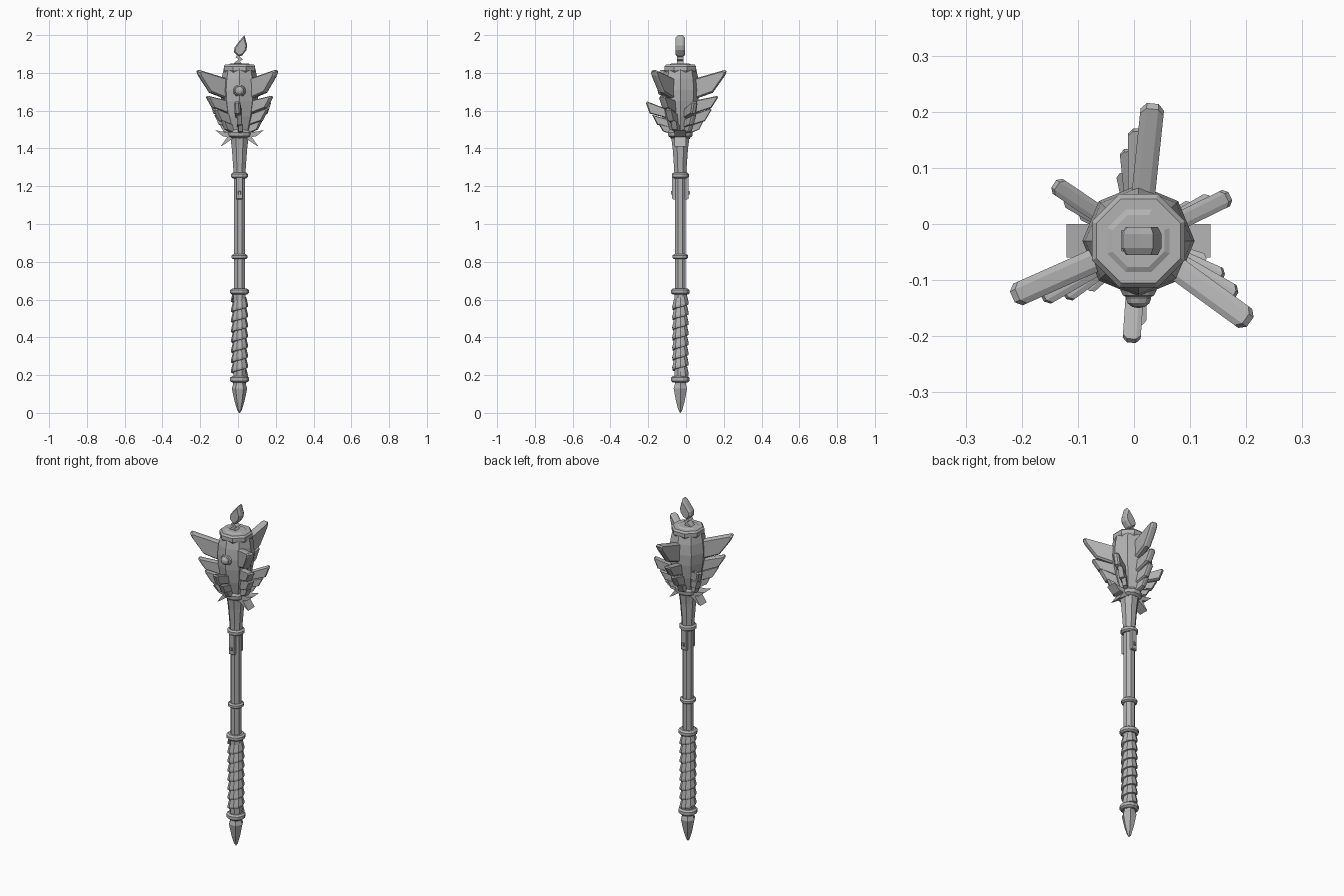
import bpy, bmesh, math
from mathutils import Vector, Matrix

if "Cube" in bpy.data.objects:
    bpy.data.objects.remove(bpy.data.objects["Cube"])

CX, CY = 0.008, -0.03          # axis of the mace
mat = bpy.data.materials.new("plain grey")
mat.diffuse_color = (0.45, 0.45, 0.45, 1)
mat.use_nodes = True
mat.node_tree.nodes["Principled BSDF"].inputs["Base Color"].default_value = mat.diffuse_color


def finish(name, bm, offset=True):
    if offset:
        bmesh.ops.translate(bm, verts=bm.verts, vec=(CX, CY, 0))
    bmesh.ops.recalc_face_normals(bm, faces=bm.faces)
    me = bpy.data.meshes.new(name)
    bm.to_mesh(me)
    bm.free()
    me.materials.append(mat)
    ob = bpy.data.objects.new(name, me)
    bpy.context.collection.objects.link(ob)
    return ob


def loft(bm, loops):
    """Skin a list of equal-length vertex loops and cap both ends."""
    vs = [[bm.verts.new(p) for p in l] for l in loops]
    n = len(vs[0])
    for a, b in zip(vs, vs[1:]):
        for i in range(n):
            j = (i + 1) % n
            bm.faces.new((a[i], a[j], b[j], b[i]))
    bm.faces.new(vs[0][::-1])
    bm.faces.new(vs[-1])


def lathe(name, profile, sides=8, turn=0.5):
    bm = bmesh.new()
    loft(bm, [[(r * math.cos((i + turn) * math.tau / sides),
                r * math.sin((i + turn) * math.tau / sides), z)
               for i in range(sides)] for r, z in profile])
    return finish(name, bm)


def slab(name, outline, thick, matrix, chamfer=0.82):
    """Outline in (u, z) thickened along v, with bevelled rims."""
    bm = bmesh.new()
    cu = sum(p[0] for p in outline) / len(outline)
    cz = sum(p[1] for p in outline) / len(outline)
    loops = []
    for v, s in ((-.5, chamfer), (-.25, 1), (.25, 1), (.5, chamfer)):
        loops.append([(cu + (u - cu) * s, v * thick, cz + (z - cz) * s)
                      for u, z in outline])
    loft(bm, loops)
    bmesh.ops.transform(bm, matrix=matrix, verts=bm.verts)
    return finish(name, bm)


# pommel spike, shaft and neck
lathe("pommel_spike", [(.002, 0), (.012, .015), (.026, .06), (.041, .13),
                       (.034, .15), (.034, .17)], 6, 0)
lathe("shaft", [(.034, .16), (.034, .64), (.031, .65), (.031, 1.27)])
lathe("neck", [(.034, 1.26), (.036, 1.30), (.044, 1.40), (.054, 1.47)])

# collar rings
for z, r, h in ((.178, .051, .034), (.642, .051, .032), (.827, .043, .026),
                (1.257, .047, .03)):
    lathe("collar_ring", [(r * .8, z - h / 2), (r, z - h / 4),
                          (r, z + h / 4), (r * .8, z + h / 2)], 12)

# spiral leather wrap: overlapping band
bm = bmesh.new()
pitch, turns, seg = .0535, 7.6, 10
rows = []
for i in range(int(turns * seg) + 1):
    a = i * math.tau / seg
    z0 = .185 + pitch * i / seg
    rows.append([bm.verts.new((r * math.cos(a), r * math.sin(a), z0 + dz))
                 for r, dz in ((.034, 0), (.044, .002), (.045, .014), (.036, .052))])
for a, b in zip(rows, rows[1:]):
    for k in range(3):
        bm.faces.new((a[k], b[k], b[k + 1], a[k + 1]))
finish("grip_wrap", bm)

# buckle plates with rivets, front and back
for s in (-1, 1):
    m = Matrix.Translation((0, s * .033, 0))
    slab("buckle_plate", [(-.017, 1.13), (.017, 1.13), (.017, 1.25), (-.017, 1.25)],
         .02, m, .93)
    slab("rivet", [(-.008, 1.155), (.008, 1.155), (.008, 1.175), (-.008, 1.175)],
         .034, m, .8)

# head, base lip and crown
lathe("head", [(.05, 1.45), (.062, 1.50), (.082, 1.57), (.096, 1.65), (.1, 1.71),
               (.095, 1.77), (.082, 1.83)], 8, 0)
lathe("head_base_ring", [(.05, 1.455), (.066, 1.465), (.068, 1.485), (.058, 1.50)], 12)
lathe("crown", [(.08, 1.80), (.09, 1.815), (.09, 1.835), (.081, 1.845),
                (.06, 1.845), (.05, 1.85)])

# front gem in a round setting
for name, r, y, d in (("gem_setting", .034, -.088, .03), ("gem", .024, -.102, .03)):
    bm = bmesh.new()
    bmesh.ops.create_uvsphere(bm, u_segments=10, v_segments=6, radius=1)
    bmesh.ops.transform(bm, verts=bm.verts, matrix=Matrix.Translation((0, y, 1.705))
                        @ Matrix.Rotation(math.pi / 2, 4, 'X')
                        @ Matrix.Diagonal((r, r, d * .6, 1)))
    finish(name, bm)

# flanges: three tall and three short stacks, each twisting as it descends
tall = [[(.06, 1.765), (.236, 1.815), (.246, 1.808), (.236, 1.785), (.172, 1.695), (.06, 1.655)],
        [(.06, 1.65), (.195, 1.678), (.2, 1.67), (.165, 1.615), (.06, 1.58)],
        [(.05, 1.575), (.16, 1.612), (.165, 1.604), (.13, 1.545), (.05, 1.52)],
        [(.04, 1.52), (.125, 1.548), (.1, 1.50), (.04, 1.475)]]
short = [[(.05, 1.60), (.175, 1.648), (.182, 1.64), (.162, 1.585), (.05, 1.555)],
         [(.05, 1.55), (.15, 1.578), (.122, 1.525), (.05, 1.51)],
         [(.04, 1.51), (.115, 1.53), (.092, 1.49), (.04, 1.475)]]
for k in range(3):
    for name, stack, start, th, tw in (("tall_flange", tall, 84, .042, 6),
                                       ("short_flange", short, 26, .032, 4)):
        for i, outline in enumerate(stack):
            ang = math.radians(start + 120 * k + tw * i)
            slab(name, outline, th - .004 * i, Matrix.Rotation(ang, 4, 'Z'), .86)

# side flaps under the head, mirrored
for s in (-1, 1):
    for outline in ([(.04, 1.455), (.09, 1.465), (.128, 1.497), (.09, 1.489), (.04, 1.485)],
                    [(.04, 1.475), (.065, 1.46), (.1, 1.41), (.075, 1.425), (.04, 1.45)]):
        slab("side_flap", [(s * u, z) for u, z in outline], .06, Matrix(), 1)

# flame finial: zigzag stem and leaf-shaped tip
slab("flame_stem", [(-.035, 1.845), (.015, 1.845), (.002, 1.862), (.018, 1.872),
                    (.0, 1.885), (.014, 1.905), (-.004, 1.905), (-.022, 1.882),
                    (-.004, 1.872), (-.02, 1.86)], .036, Matrix(), .95)
slab("flame_tip", [(-.006, 1.885), (.014, 1.892), (.036, 1.92), (.041, 1.945),
                   (.026, 2.0), (.002, 1.972), (-.026, 1.935), (-.03, 1.91)],
     .05, Matrix(), .8)
